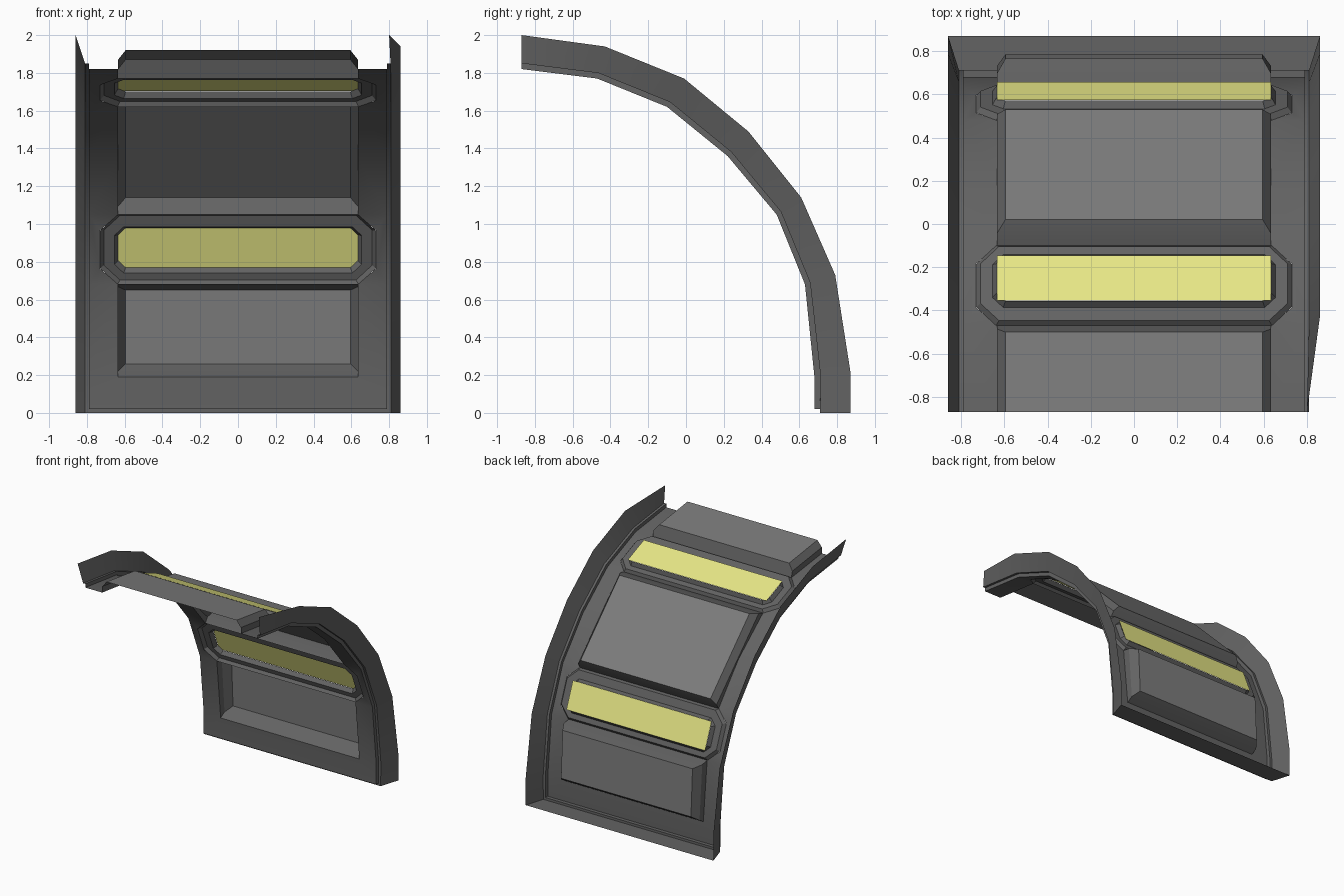
import bpy, bmesh
from mathutils import Vector

if "Cube" in bpy.data.objects:
    bpy.data.objects.remove(bpy.data.objects["Cube"])

# Inner skin and outer flange edge, as (y, z) from the ceiling end to the floor
P = [(-.87, 1.82), (-.47, 1.77), (-.10, 1.62), (.22, 1.36),
     (.48, 1.05), (.63, .68), (.68, .19), (.68, .02)]
O = [(-.87, 2.0), (-.43, 1.94), (-.01, 1.77), (.33, 1.49),
     (.61, 1.14), (.79, .73), (.87, .22), (.87, 0)]
HALF, INSET, SKIN = .635, .595, .79     # half widths of panels and skin


def material(name, color):
    mat = bpy.data.materials.new(name)
    mat.diffuse_color = color
    mat.use_nodes = True
    mat.node_tree.nodes["Principled BSDF"].inputs["Base Color"].default_value = mat.diffuse_color
    return mat


DARK = material("dark_metal", (.125, .125, .125, 1))
GREY = material("panel_grey", (.2, .2, .2, 1))
GLOW = material("lamp_yellow", (.80, .80, .24, 1))


def build(name, faces, mat=DARK):
    """Make a mesh object from polygons, smooth except at sharp edges."""
    bm = bmesh.new()
    for f in faces:
        bm.faces.new([bm.verts.new(p) for p in f])
    bmesh.ops.remove_doubles(bm, verts=bm.verts[:], dist=.0005)
    bmesh.ops.recalc_face_normals(bm, faces=bm.faces[:])
    for f in bm.faces:
        f.smooth = True
    for e in bm.edges:
        e.smooth = e.calc_face_angle(0) < .5
    me = bpy.data.meshes.new(name)
    bm.to_mesh(me)
    bm.free()
    me.materials.append(mat)
    bpy.context.collection.objects.link(bpy.data.objects.new(name, me))


def at(x, p):
    return (x, p[0], p[1])


def loft(a, b, closed=True):
    n = len(a)
    return [(a[i], a[(i + 1) % n], b[(i + 1) % n], b[i])
            for i in range(n if closed else n - 1)]


def segment(low, high):
    """Return length and a mapper (x, along, depth) -> point on a wall facet."""
    lo, hi = Vector(low), Vector(high)
    d = (hi - lo).normalized()
    n = Vector((d.y, -d.x))
    return (hi - lo).length, lambda x, s, h: at(x, lo + d * s + n * h)


LIGHTS = {1: "upper", 4: "lower"}

# Skin: side strips beside panels and lights, plus the floor strip
skin = []
for sx in (-1, 1):
    for i in range(6):
        f = [at(sx * HALF, P[i]), at(sx * SKIN, P[i]),
             at(sx * SKIN, P[i + 1]), at(sx * HALF, P[i + 1])]
        if i in LIGHTS:
            length, m = segment(P[i + 1], P[i])
            f += [m(sx * .73, .09, 0), m(sx * .73, length - .09, 0)]
        skin.append(f)
skin.append([at(-SKIN, P[6]), at(-HALF, P[6]), at(HALF, P[6]),
             at(SKIN, P[6]), at(SKIN, P[7]), at(-SKIN, P[7])])
build("wall_skin", skin)

# Flange: small lip and sloped rim along both sides and the floor
L = [Vector(a).lerp(Vector(b), .17) for a, b in zip(P, O)]
L[-1] = Vector((.71, .02))
L2 = L[:-1] + [Vector((.71, 0))]


def u_path(pts, x):
    return [at(-x, p) for p in pts] + [at(x, p) for p in reversed(pts)]


rings = [u_path(P, SKIN), u_path(L, SKIN), u_path(L2, .81), u_path(O, .86)]
rings[3][-1] = at(.80, O[0])        # pinched corner at the right ceiling end
flange = []
for a, b in zip(rings, rings[1:]):
    flange += loft(a, b, False)
build("edge_flange", flange)


# Panels: dark side walls and bevels carrying a lighter flat face
def panel(name, base, mid, top, open_end=False):
    faces = []
    for sx in (-1, 1):
        x, xi = sx * HALF, sx * INSET
        faces.append([at(x, p) for p in base] + [at(x, p) for p in reversed(mid)])
        faces.append([at(x, mid[0]), at(x, mid[1]), at(xi, top[1]), at(xi, top[0])])
    for e in ((-1,) if open_end else (0, -1)):
        for a, b, xa, xb in ((base, mid, HALF, HALF), (mid, top, HALF, INSET)):
            faces.append([at(-xa, a[e]), at(xa, a[e]), at(xb, b[e]), at(-xb, b[e])])
    build(name + "_surround", faces)
    build(name, [[at(-INSET, top[0]), at(INSET, top[0]),
                  at(INSET, top[1]), at(-INSET, top[1])]], GREY)


panel("ceiling_panel", P[0:2], [(-.87, 1.87), (-.485, 1.82)],
      [(-.87, 1.92), (-.50, 1.87)], True)
panel("middle_panel", P[2:5], [(-.045, 1.638), (.507, 1.093)],
      [(.02, 1.65), (.53, 1.14)])
panel("lower_panel", P[5:7], [(.695, .668), (.73, .22)],
      [(.765, .65), (.785, .26)])


# Lights: stepped octagonal frame with a flat lamp behind it
def octagon(m, x, s0, s1, h, c):
    return [m(x - c, s0, h), m(x, s0 + c, h), m(x, s1 - c, h), m(x - c, s1, h),
            m(c - x, s1, h), m(-x, s1 - c, h), m(-x, s0 + c, h), m(c - x, s0, h)]


for i, label in LIGHTS.items():
    length, m = segment(P[i + 1], P[i])
    steps = [octagon(m, .73, 0, length, 0, .092),
             octagon(m, .71, .015, length - .015, .025, .085),
             octagon(m, .655, .055, length - .08, .025, .05),
             octagon(m, .635, .073, length - .10, .058, .04)]
    frame = []
    for a, b in zip(steps, steps[1:]):
        frame += loft(a, b)
    build(label + "_light_frame", frame)
    s0, s1 = .073, length - .10
    build(label + "_light", [[m(-.635, s0, .06), m(.635, s0, .06),
                              m(.635, s1, .06), m(-.635, s1, .06)]], GLOW)
